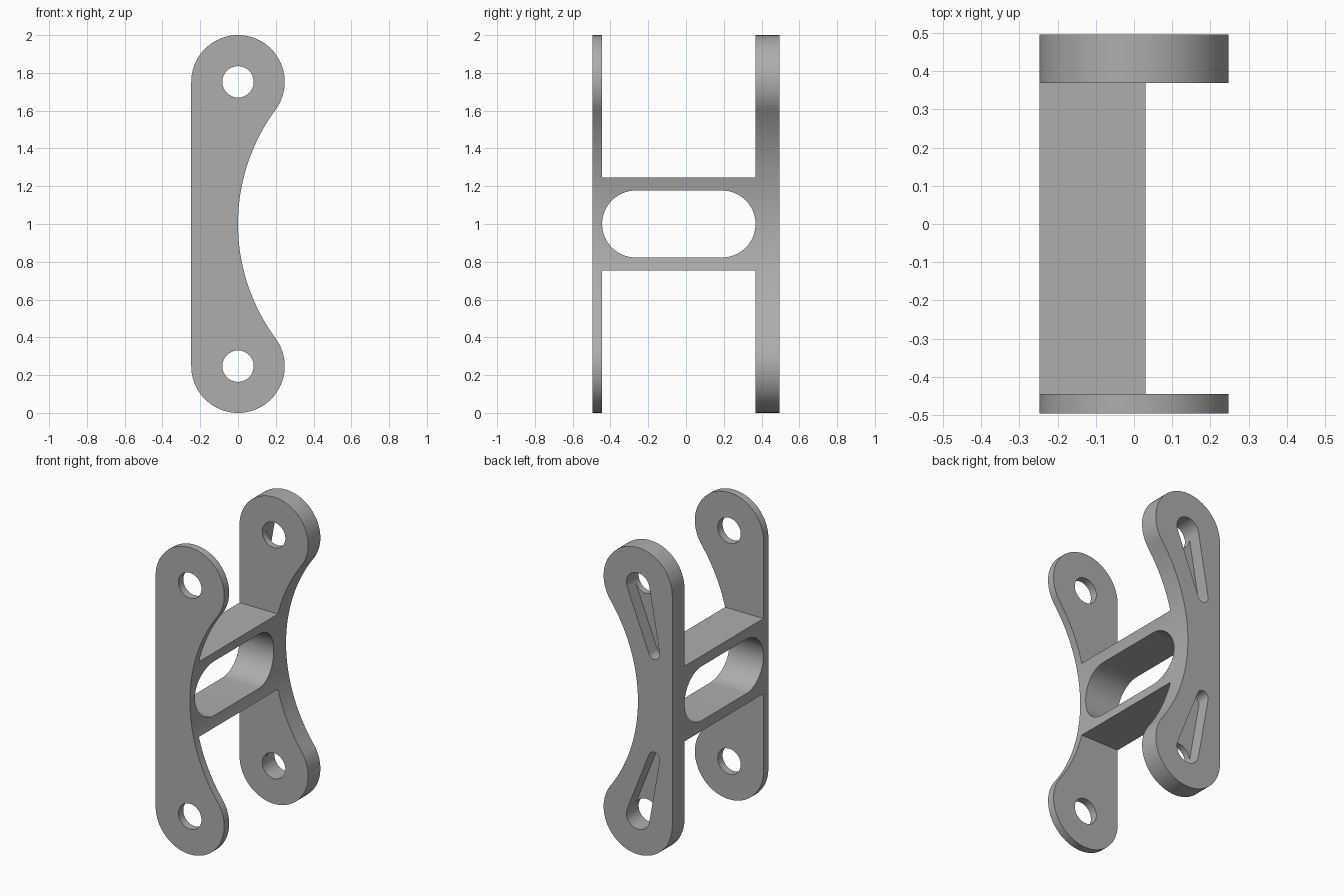
import bpy
import bmesh
from math import sin, cos, pi, atan2, hypot, acos

cube = bpy.data.objects.get("Cube")
if cube:
    bpy.data.objects.remove(cube, do_unlink=True)

# Main dimensions
R = 0.2475            # rounded plate ends
TOP, LOW = 2 - R, R   # hole centres
HOLE = 0.083
DEPTH = 0.495         # half depth front to back
FRONT_IN, BACK_IN = -0.445, 0.369
BAR = 0.245           # half height of the cross bar
SLOT = 0.177
POCKET = 0.085

grey = bpy.data.materials.new("plain_grey")
grey.use_nodes = True
colour = (0.42, 0.42, 0.42, 1)
grey.diffuse_color = colour
grey.node_tree.nodes["Principled BSDF"].inputs["Base Color"].default_value = colour


def arc(cx, cy, r, start, end, steps):
    return [(cx + r * cos(start + (end - start) * i / steps),
             cy + r * sin(start + (end - start) * i / steps))
            for i in range(steps + 1)]


def prism(name, outline, low, high, axis="y"):
    """Extrude an outline (x, z) along y, or (y, z) along x."""
    bm = bmesh.new()
    place = (lambda a, b, d: (a, d, b)) if axis == "y" else (lambda a, b, d: (d, a, b))
    face = bm.faces.new([bm.verts.new(place(a, b, low)) for a, b in outline])
    grown = bmesh.ops.extrude_face_region(bm, geom=[face])["geom"]
    shift = (0, high - low, 0) if axis == "y" else (high - low, 0, 0)
    bmesh.ops.translate(bm, vec=shift,
                        verts=[v for v in grown if isinstance(v, bmesh.types.BMVert)])
    bmesh.ops.recalc_face_normals(bm, faces=bm.faces)
    mesh = bpy.data.meshes.new(name)
    bm.to_mesh(mesh)
    bm.free()
    mesh.materials.append(grey)
    obj = bpy.data.objects.new(name, mesh)
    bpy.context.collection.objects.link(obj)
    return obj


def cut(target, cutter):
    mod = target.modifiers.new("cut", "BOOLEAN")
    mod.operation = "DIFFERENCE"
    mod.solver = "EXACT"
    mod.object = cutter
    bpy.context.view_layer.objects.active = target
    bpy.ops.object.modifier_apply(modifier=mod.name)
    bpy.data.objects.remove(cutter, do_unlink=True)


# Side profile: straight edge, two round ends and a tangent hollow arc
rise = TOP - 1
hollow = (rise ** 2 - R ** 2) / (2 * R)
lean = atan2(rise, hollow)
profile = arc(0, TOP, R, pi, -lean, 48)
profile += arc(hollow, 1, hollow, pi - lean, pi + lean, 48)[1:-1]
profile += arc(0, LOW, R, lean, -pi, 48)
bracket = prism("link_bracket", profile, -DEPTH, DEPTH)

# Clear the space between the plates above and below the cross bar
for low, high in ((1 + BAR, 3), (-1, 1 - BAR)):
    box = [(-1, low), (1, low), (1, high), (-1, high)]
    cut(bracket, prism("gap_cutter", box, FRONT_IN, BACK_IN))

# Rounded slot through the cross bar
slot = arc(BACK_IN - SLOT - 0.001, 1, SLOT, -pi / 2, pi / 2, 32)
slot += arc(FRONT_IN + SLOT + 0.001, 1, SLOT, pi / 2, 3 * pi / 2, 32)
cut(bracket, prism("slot_cutter", slot, -1, 1, "x"))

# Teardrop pockets in the back face, and pin holes through both plates
tip_x, tip_z, tip_r = -0.117, 0.41, 0.04
spread = acos((HOLE - tip_r) / hypot(tip_x, tip_z))
for centre, side in ((TOP, -1), (LOW, 1)):
    aim = atan2(side * tip_z, tip_x)
    tear = arc(0, centre, HOLE, aim + spread, aim + 2 * pi - spread, 40)
    tear += arc(tip_x, centre + side * tip_z, tip_r, aim - spread, aim + spread, 20)
    cut(bracket, prism("pocket_cutter", tear, DEPTH - POCKET, 1))
    # Same facets as the pocket end, so the walls line up
    ring = arc(0, centre, HOLE, aim + spread, aim + 2 * pi - spread, 40)
    ring += arc(0, centre, HOLE, aim - spread, aim + spread, 24)[1:-1]
    cut(bracket, prism("hole_cutter", ring, -1, DEPTH - POCKET / 2))

bpy.ops.object.select_all(action="DESELECT")
bracket.select_set(True)
bpy.context.view_layer.objects.active = bracket
bpy.ops.object.shade_smooth_by_angle(angle=pi / 6)
